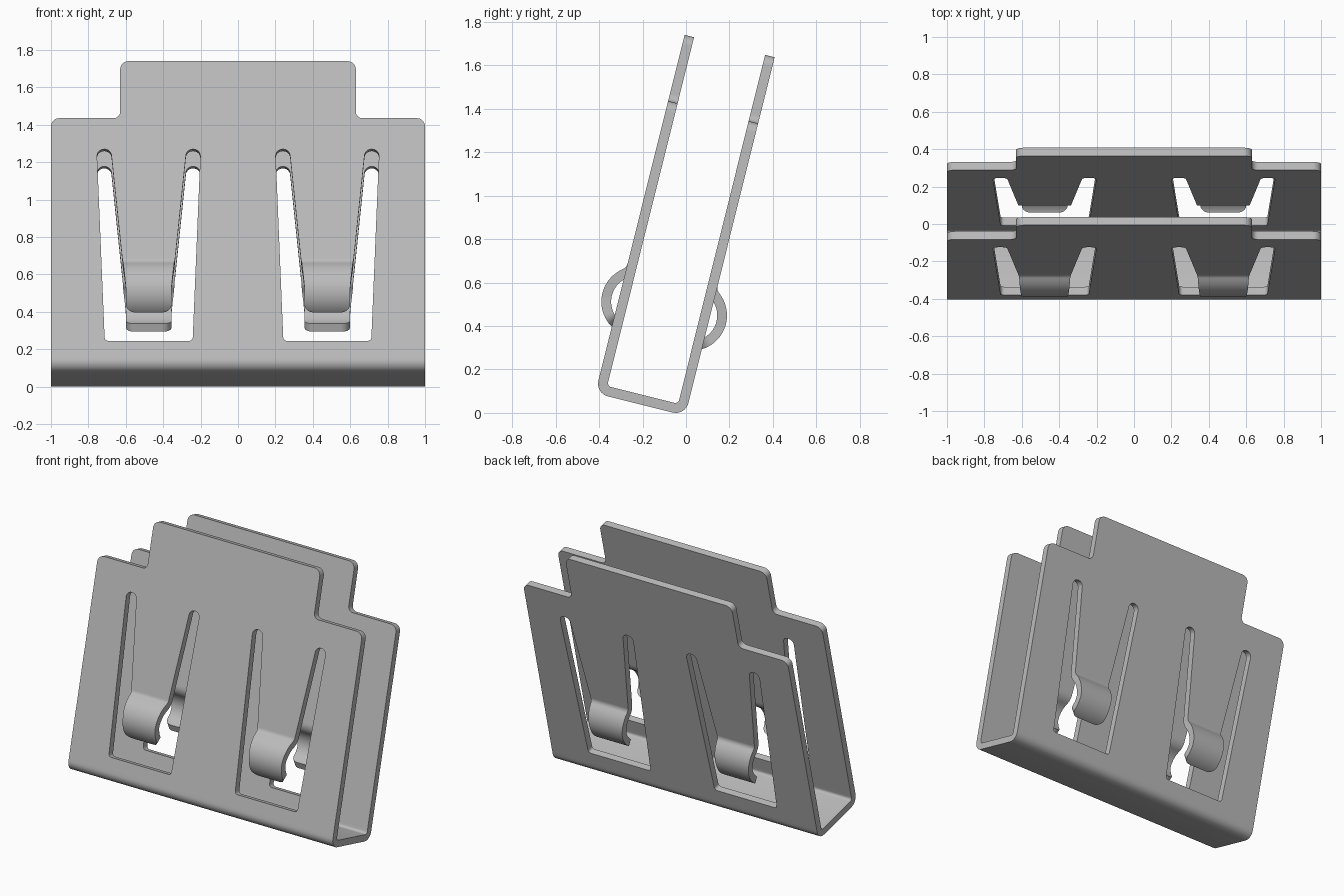
import bpy
import bmesh
from math import radians, degrees, sin, cos, tan, atan2, pi
from mathutils import Matrix, Vector

cube = bpy.data.objects.get("Cube")
if cube:
    bpy.data.objects.remove(cube, do_unlink=True)

# Main sizes
TILT = radians(14)
THICK = 0.045
DEPTH = 0.427          # outer face to outer face
HEIGHT = 1.70
SEAM = 0.615           # tongue starts to bend here
FOOT = 0.08            # plates meet the folded base here
PLACE = Matrix.Translation((0, -0.4177, 0.0906)) @ Matrix.Rotation(-TILT, 4, 'X')

steel = bpy.data.materials.new("grey_steel")
steel.use_nodes = True
steel.diffuse_color = (0.5, 0.5, 0.5, 1)
steel.node_tree.nodes["Principled BSDF"].inputs["Base Color"].default_value = (0.5, 0.5, 0.5, 1)


def finish(name, bm, matrix):
    """Turn a bmesh into a placed, shaded object."""
    bmesh.ops.remove_doubles(bm, verts=bm.verts, dist=1e-5)
    bmesh.ops.transform(bm, matrix=matrix, verts=bm.verts)
    bmesh.ops.recalc_face_normals(bm, faces=bm.faces)
    mesh = bpy.data.meshes.new(name)
    bm.to_mesh(mesh)
    bm.free()
    mesh.materials.append(steel)
    obj = bpy.data.objects.new(name, mesh)
    bpy.context.collection.objects.link(obj)
    bpy.ops.object.select_all(action='DESELECT')
    obj.select_set(True)
    bpy.context.view_layer.objects.active = obj
    bpy.ops.object.shade_smooth_by_angle(angle=radians(30))
    return obj


def rounded(corners, steps=8):
    """Outline with a fillet at every (x, y, radius) corner."""
    pts = []
    for i, (x, y, r) in enumerate(corners):
        p = Vector((x, y))
        if r == 0:
            pts.append(p)
            continue
        a = (Vector(corners[i - 1][:2]) - p).normalized()
        b = (Vector(corners[(i + 1) % len(corners)][:2]) - p).normalized()
        half = a.angle(b) / 2
        centre = p + (a + b).normalized() * (r / sin(half))
        s = p + a * (r / tan(half)) - centre
        e = p + b * (r / tan(half)) - centre
        start = atan2(s.y, s.x)
        sweep = (atan2(e.y, e.x) - start + pi) % (2 * pi) - pi
        for k in range(steps + 1):
            t = start + sweep * k / steps
            pts.append(centre + Vector((cos(t), sin(t))) * r)
    return pts


def mirrored(half):
    """Complete a right-hand half outline, listed from bottom to top."""
    return half + [(-x, y, r) for x, y, r in reversed(half)]


def tongue_half(u):
    return 0.1225 + 0.08 * min(max((u - 0.44) / 0.73, 0), 1)


# Plate outline with a raised middle tab, and the window around each tongue
plate_outline = rounded(mirrored([(1, FOOT, 0), (1, 1.386, 0.045),
                                  (0.63, 1.386, 0.035), (0.63, HEIGHT, 0.045)]))
window = rounded(mirrored([(0.235, 0.159, 0.02), (0.2775, 1.215, 0.037),
                           (tongue_half(1.215), 1.215, 0.037),
                           (tongue_half(SEAM), SEAM, 0)]))
WINDOW_X = 0.4775


def plate(name, v):
    curve = bpy.data.curves.new(name, 'CURVE')
    curve.dimensions = '2D'
    curve.fill_mode = 'BOTH'
    curve.extrude = THICK / 2
    loops = [plate_outline] + [[p + Vector((s * WINDOW_X, 0)) for p in window] for s in (-1, 1)]
    for loop in loops:
        spline = curve.splines.new('POLY')
        spline.points.add(len(loop) - 1)
        for point, p in zip(spline.points, loop):
            point.co = (p.x, p.y, 0, 1)
        spline.use_cyclic_u = True
    temp = bpy.data.objects.new(name + "_outline", curve)
    bpy.context.collection.objects.link(temp)
    dg = bpy.context.evaluated_depsgraph_get()
    mesh = bpy.data.meshes.new_from_object(temp.evaluated_get(dg))
    bm = bmesh.new()
    bm.from_mesh(mesh)
    bpy.data.objects.remove(temp, do_unlink=True)
    bpy.data.curves.remove(curve)
    bpy.data.meshes.remove(mesh)
    upright = Matrix.Translation((0, v, 0)) @ Matrix.Rotation(pi / 2, 4, 'X')
    finish(name, bm, PLACE @ upright)


def loft(bm, rings):
    """Skin closed rings of vertices and cap both ends."""
    rings = [[bm.verts.new(co) for co in ring] for ring in rings]
    n = len(rings[0])
    for a, b in zip(rings, rings[1:]):
        for i in range(n):
            j = (i + 1) % n
            bm.faces.new((a[i], a[j], b[j], b[i]))
    bm.faces.new(rings[0])
    bm.faces.new(rings[-1])


def tongue(name, x, back):
    """Bent spring end: a small inward fillet, then a round outward bump."""
    bump_r, fillet_r, join, end = 0.14, 0.06, 53, -59
    mid = THICK / 2
    path = []
    for k in range(9):
        a = radians(join * k / 8)
        path.append((mid - fillet_r + fillet_r * cos(a), SEAM - fillet_r * sin(a), a, 1))
    for k in range(1, 41):
        t = 1 - (1 - k / 40) ** 2
        a = radians(join + (end - join) * t)
        left = (a - radians(end)) * bump_r
        path.append((0.083 - bump_r * cos(a), 0.455 + bump_r * sin(a), a, left))
    rings = []
    tip_r = 0.05
    for v, u, a, left in path:
        d = tip_r - min(left, tip_r)
        w = tongue_half(u) - tip_r + max(tip_r ** 2 - d ** 2, 0) ** 0.5
        ring = []
        for side, off in ((-1, -mid), (1, -mid), (1, mid), (-1, mid)):
            vv = v + off * cos(a)
            ring.append((x + side * w, DEPTH - vv if back else vv, u - off * sin(a)))
        rings.append(ring)
    bm = bmesh.new()
    loft(bm, rings)
    finish(name, bm, PLACE)


def folded_base():
    """U-shaped fold joining the two plates."""
    t = THICK
    section = rounded([(0, FOOT, 0), (0, 0, 0.06), (DEPTH, 0, 0.06), (DEPTH, FOOT, 0),
                       (DEPTH - t, FOOT, 0), (DEPTH - t, t, 0.018),
                       (t, t, 0.018), (t, FOOT, 0)])
    bm = bmesh.new()
    loft(bm, [[(x, p.x, p.y) for p in section] for x in (-1, 1)])
    finish("folded_base", bm, PLACE)


folded_base()
plate("front_plate", THICK / 2)
plate("back_plate", DEPTH - THICK / 2)
for side, s in (("left", 1), ("right", -1)):
    tongue("front_spring_" + side, s * WINDOW_X, False)
    tongue("back_spring_" + side, s * WINDOW_X, True)
